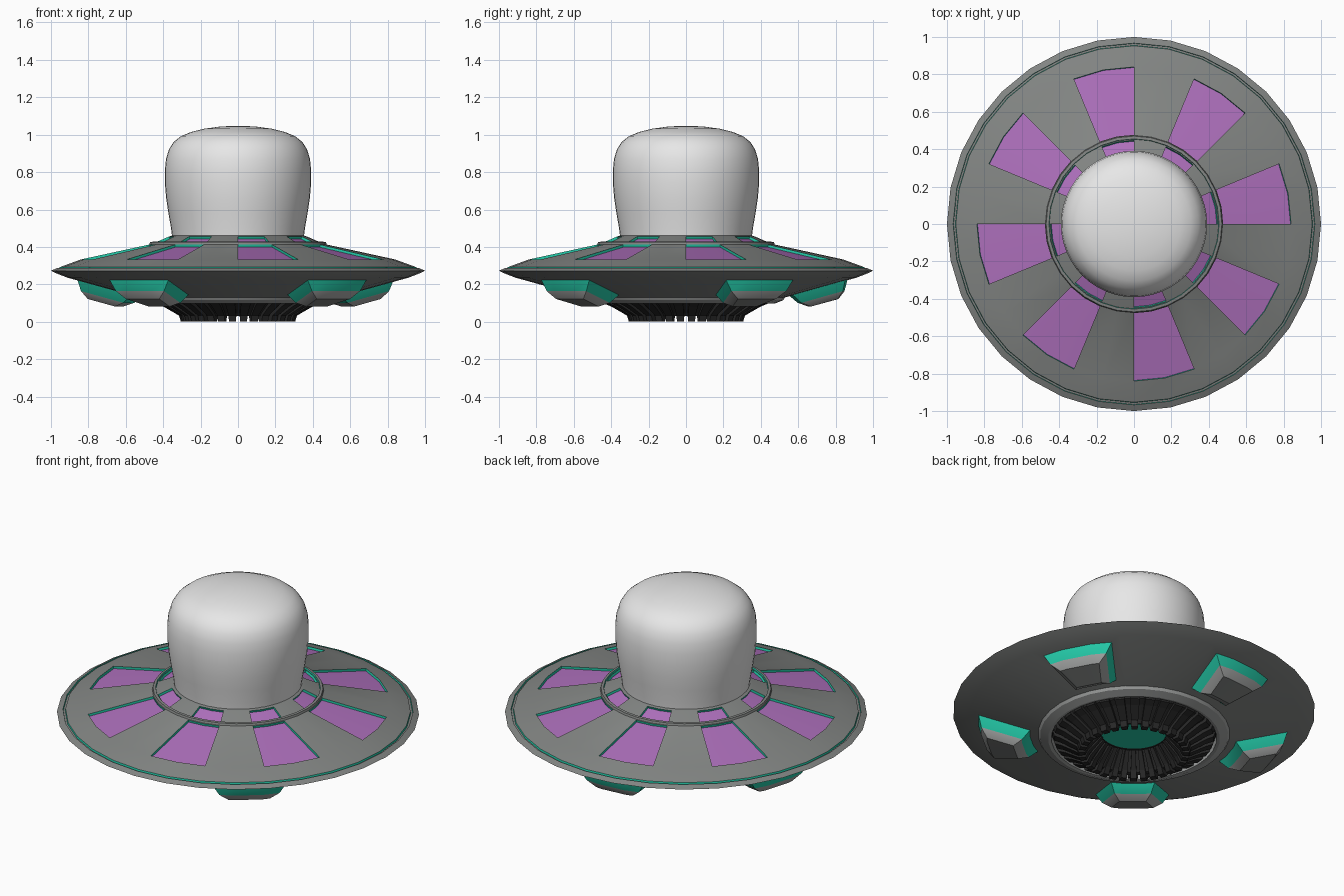
import bpy, bmesh, math

if "Cube" in bpy.data.objects:
    bpy.data.objects.remove(bpy.data.objects["Cube"])

SEG = 32


def material(name, rgb):
    m = bpy.data.materials.new(name)
    m.diffuse_color = (*rgb, 1)
    m.use_nodes = True
    m.node_tree.nodes["Principled BSDF"].inputs["Base Color"].default_value = m.diffuse_color
    return m


MATS = [material("mid grey", (0.225, 0.235, 0.228)),
        material("light grey", (0.36, 0.37, 0.365)),
        material("teal", (0.018, 0.60, 0.40)),
        material("purple", (0.42, 0.16, 0.50)),
        material("black", (0.022, 0.022, 0.022)),
        material("pale dome", (0.80, 0.80, 0.80))]
GREY, LIGHT, TEAL, PURPLE, BLACK, PALE = range(6)


def finish(bm, name, angle=None):
    bmesh.ops.recalc_face_normals(bm, faces=bm.faces[:])
    mesh = bpy.data.meshes.new(name)
    bm.to_mesh(mesh)
    bm.free()
    for m in MATS:
        mesh.materials.append(m)
    ob = bpy.data.objects.new(name, mesh)
    bpy.context.collection.objects.link(ob)
    if angle:
        bpy.ops.object.select_all(action='DESELECT')
        ob.select_set(True)
        bpy.context.view_layer.objects.active = ob
        bpy.ops.object.shade_smooth_by_angle(angle=math.radians(angle))
    return ob


def lathe(bm, profile, seg=SEG, loop=False):
    """Revolve (r, z, material of the band that follows); returns faces[band][segment]."""
    rings = []
    for r, z, _ in profile:
        rings.append([bm.verts.new((r * math.cos(2 * math.pi * k / seg),
                                    r * math.sin(2 * math.pi * k / seg), z))
                      for k in range(seg)])
    bands = []
    n = len(profile)
    for i in range(n if loop else n - 1):
        a, b = rings[i], rings[(i + 1) % n]
        band = []
        for k in range(seg):
            j = (k + 1) % seg
            f = bm.faces.new((a[k], a[j], b[j], b[k]))
            f.material_index = profile[i][2]
            band.append(f)
        bands.append(band)
    if not loop:
        bm.faces.new(rings[0]).material_index = profile[0][2]
        bm.faces.new(rings[-1]).material_index = profile[-1][2]
    return bands


def inset(bm, faces, thickness, depth, wall):
    out = bmesh.ops.inset_region(bm, faces=faces, thickness=thickness, depth=depth,
                                 use_boundary=True, use_even_offset=True)
    for f in out["faces"]:
        f.material_index = wall


# Saucer hull: from the engine ceiling, out round the rim, and up to the collar
bm = bmesh.new()
hull = [(0.18, 0.14, TEAL), (0.185, 0.14, BLACK), (0.455, 0.14, LIGHT), (0.457, 0.10, LIGHT),
        (0.475, 0.097, LIGHT), (0.52, 0.115, LIGHT), (0.53, 0.13, GREY),
        (0.91, 0.235, GREY), (0.97, 0.258, GREY), (1.0, 0.272, GREY),
        (0.967, 0.288, TEAL), (0.965, 0.279, GREY), (0.955, 0.281, TEAL), (0.953, 0.292, GREY),
        (0.84, 0.333, GREY), (0.477, 0.412, GREY), (0.474, 0.414, GREY),
        (0.47, 0.426, GREY), (0.455, 0.428, TEAL), (0.453, 0.419, GREY),
        (0.448, 0.421, GREY), (0.37, 0.455, GREY), (0.34, 0.465, GREY)]
bands = lathe(bm, hull)
bmesh.ops.recalc_face_normals(bm, faces=bm.faces[:])
radii = [p[0] for p in hull]

# Sunken purple panels and collar windows with teal walls
for r, depth in ((0.84, -0.014), (0.448, -0.014)):
    band = bands[radii.index(r)]
    for n in range(8):
        patch = [band[4 * n], band[4 * n + 1]]
        inset(bm, patch, 0.0, depth, TEAL)
        for f in patch:
            f.material_index = PURPLE

# Five raised pods under the hull
band = bands[radii.index(0.53)]
for c in (-12, -5, 2, 8, 14):
    patch = [band[(c + d) % SEG] for d in (-1, 0, 1)]
    inset(bm, patch, 0.049, 0.0, GREY)
    inset(bm, patch, 0.03, 0.052, TEAL)
    inset(bm, patch, 0.042, 0.032, LIGHT)
finish(bm, "saucer_hull", 25)

# Dome
bm = bmesh.new()
dome = [(0.352, 0.45), (0.358, 0.50), (0.372, 0.58), (0.384, 0.66), (0.391, 0.74),
        (0.391, 0.81), (0.385, 0.87), (0.370, 0.92), (0.345, 0.96), (0.305, 0.992),
        (0.25, 1.015), (0.18, 1.032), (0.10, 1.043), (0.03, 1.047)]
lathe(bm, [(r, z, PALE) for r, z in dome], 48)
finish(bm, "dome", 40)

# Engine ring
bm = bmesh.new()
core = [(0.44, 0.135), (0.425, 0.11), (0.385, 0.095), (0.30, 0.045),
        (0.285, 0.03), (0.265, 0.035), (0.19, 0.135)]
lathe(bm, [(r, z, BLACK) for r, z in core], loop=True)
finish(bm, "engine_ring")

# Engine ribs
bm = bmesh.new()
rib = [(0.45, 0.13), (0.44, 0.098), (0.40, 0.082), (0.315, 0.033),
       (0.305, 0.0), (0.27, 0.0), (0.25, 0.04), (0.175, 0.125)]
for k in range(SEG):
    a = 2 * math.pi * (k + 0.5) / SEG
    ca, sa = math.cos(a), math.sin(a)
    sides = []
    for s in (-1, 1):
        # ribs narrow towards the centre
        sides.append([bm.verts.new((r * (ca - s * 0.062 * sa),
                                    r * (sa + s * 0.062 * ca), z)) for r, z in rib])
    lo, hi = sides
    bm.faces.new(lo)
    bm.faces.new(hi[::-1])
    for i in range(len(rib)):
        j = (i + 1) % len(rib)
        bm.faces.new((lo[j], lo[i], hi[i], hi[j]))
for f in bm.faces:
    f.material_index = BLACK
finish(bm, "engine_ribs")
